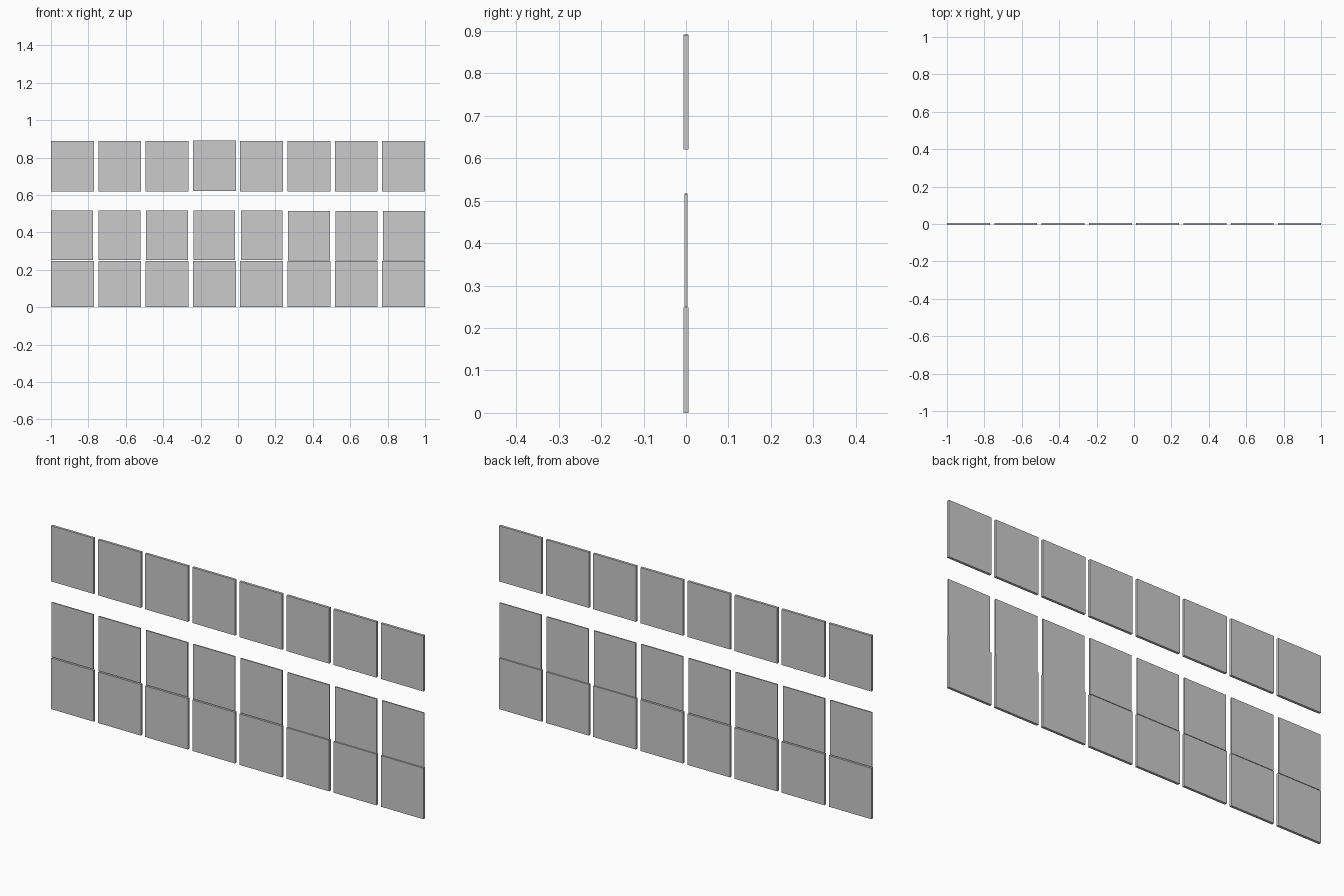
import bpy

if "Cube" in bpy.data.objects:
    bpy.data.objects.remove(bpy.data.objects["Cube"])


def panel(name, x0, x1, z0, z1, depth):
    """Thin upright rectangular panel centred on y = 0."""
    bpy.ops.mesh.primitive_cube_add(size=1, location=((x0 + x1) / 2, 0, (z0 + z1) / 2))
    ob = bpy.context.object
    ob.name = name
    ob.scale = (x1 - x0, depth, z1 - z0)
    bpy.ops.object.transform_apply(location=False, rotation=False, scale=True)
    return ob


COUNT = 8

# rows: name, panel width, bottom, top, thickness
rows = [
    ("lower_panel", 0.229, 0.0, 0.248, 0.012),
    ("middle_panel", 0.224, 0.251, 0.516, 0.006),
    ("upper_panel", 0.229, 0.620, 0.890, 0.012),
]

for name, width, z0, z1, depth in rows:
    pitch = (2 - width) / (COUNT - 1)
    for i in range(COUNT):
        x0 = -1 + i * pitch
        # one upper panel hangs a hair higher; right-hand middle panels a hair lower
        dz = 0.001 if name == "upper_panel" and i == 3 else 0
        if name == "middle_panel":
            dz = 0.001 if i < 5 else -0.001
        panel(f"{name}_{i + 1}", x0, x0 + width, z0 + dz, z1 + dz, depth)
